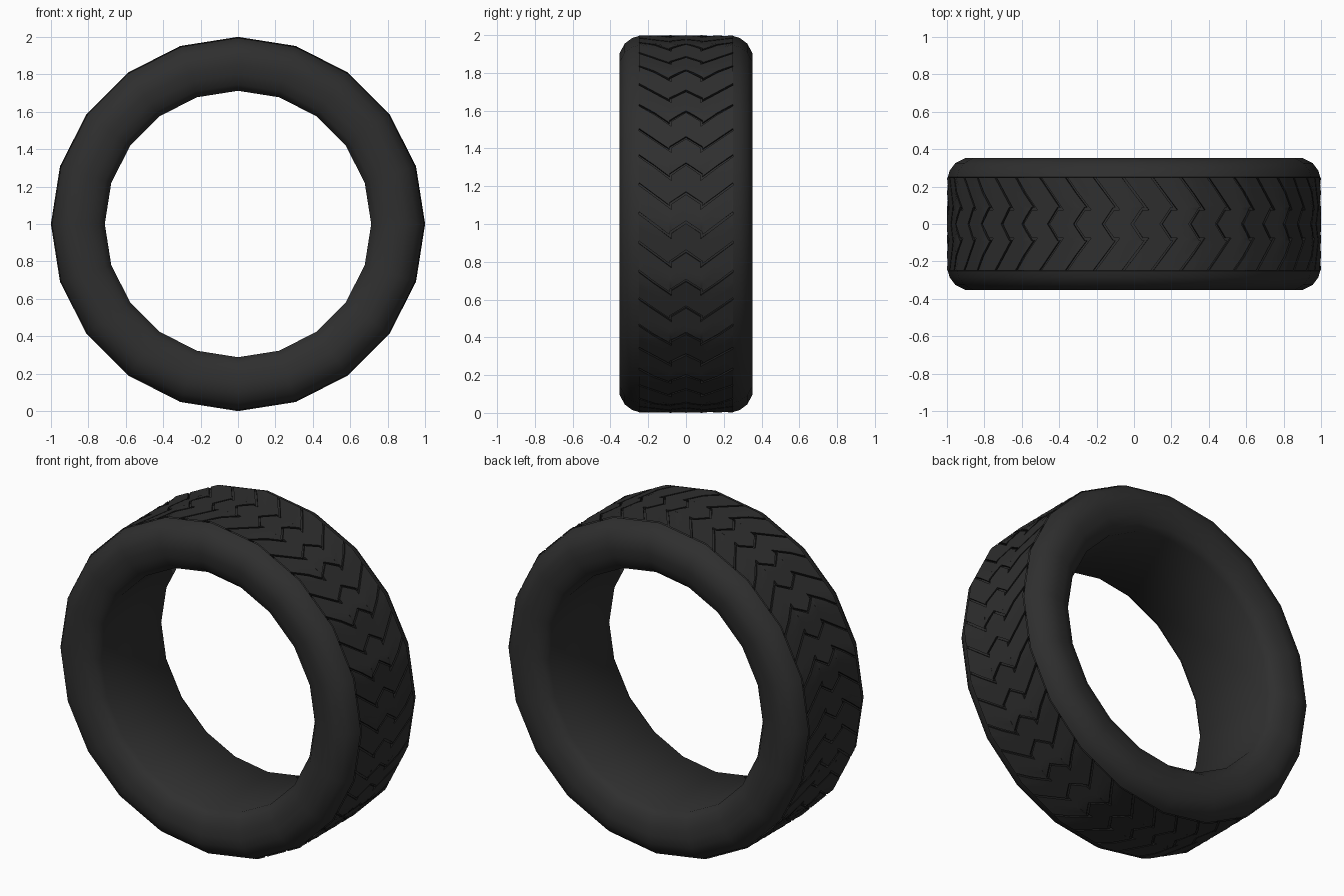
import bpy, bmesh, math

if "Cube" in bpy.data.objects:
    bpy.data.objects.remove(bpy.data.objects["Cube"])

SIDES = 20          # facets around the tyre
PITCH = 40          # tread grooves around the tyre


def material(name, v):
    m = bpy.data.materials.new(name)
    m.diffuse_color = (v, v, v, 1)
    m.use_nodes = True
    m.node_tree.nodes["Principled BSDF"].inputs["Base Color"].default_value = m.diffuse_color
    return m


rubber = material("dark rubber", 0.028)
groove = material("groove black", 0.012)


def poly_factor(a):
    # radius factor that keeps points on the faceted outline
    step = 2 * math.pi / SIDES
    return math.cos(step / 2) / math.cos((a % step) - step / 2)


def point(r, a, y):
    return (r * math.cos(a), y, 1 + r * math.sin(a))


def finish(bm, name, mats, angle):
    me = bpy.data.meshes.new(name)
    bm.to_mesh(me)
    bm.free()
    ob = bpy.data.objects.new(name, me)
    bpy.context.collection.objects.link(ob)
    for m in mats:
        me.materials.append(m)
    bpy.ops.object.select_all(action='DESELECT')
    ob.select_set(True)
    bpy.context.view_layer.objects.active = ob
    bpy.ops.object.shade_smooth_by_angle(angle=math.radians(angle))
    return ob


# tyre body: closed profile (y, radius) spun around the axle
half = [(0.285, 0.712), (0.325, 0.745), (0.347, 0.80), (0.353, 0.85), (0.353, 0.90),
        (0.325, 0.955), (0.285, 0.985), (0.25, 0.995), (0.249, 0.986)]
profile = half + [(-y, r) for y, r in reversed(half)]
bm = bmesh.new()
rings = [[bm.verts.new(point(r, 2 * math.pi * i / SIDES, y)) for y, r in profile]
         for i in range(SIDES)]
n = len(profile)
for i in range(SIDES):
    a, b = rings[i], rings[(i + 1) % SIDES]
    for j in range(n):
        k = (j + 1) % n
        bm.faces.new((a[j], a[k], b[k], b[j]))
bmesh.ops.recalc_face_normals(bm, faces=bm.faces)
finish(bm, "tyre_body", [rubber], 50)

# tread blocks: zigzag strips between narrow grooves
GAP = 0.007
A, B = 0.088, 0.076      # the two sides of each jog


def outer_line(y):
    return -0.07 + (y - 0.08) / 0.17 * 0.13


def middle_line(y):
    return 0.01 - y / 0.08 * 0.055


columns = [(0.249, A, outer_line, outer_line),
           (A, B, middle_line, outer_line),
           (B, 0.0, middle_line, middle_line)]
bm = bmesh.new()
pitch = 2 * math.pi / PITCH
step = 2 * math.pi / SIDES
TOP, LOW = 1.0, 0.984
N = 6
for p in range(PITCH):
    for y0, y1, low_f, high_f in columns:
        for s in (-1, 1):
            tops, lows = [], []
            for y in (y0, (y0 + y1) / 2, y1):
                a0 = p * pitch + low_f(y) + GAP
                a1 = (p + 1) * pitch + high_f(y) - GAP
                angs = [a0 + (a1 - a0) * k / N for k in range(N + 1)]
                tops.append([bm.verts.new(point(TOP * poly_factor(a), a, s * y)) for a in angs])
                lows.append([bm.verts.new(point(LOW * poly_factor(a), a, s * y)) for a in angs])

            def quad(vs, mat):
                f = bm.faces.new(vs if s > 0 else vs[::-1])
                f.material_index = mat

            for c in range(2):
                for k in range(N):
                    quad([tops[c][k], tops[c][k + 1], tops[c + 1][k + 1], tops[c + 1][k]][::-1], 0)
                # groove walls
                quad([tops[c][0], lows[c][0], lows[c + 1][0], tops[c + 1][0]], 1)
                quad([tops[c][N], lows[c][N], lows[c + 1][N], tops[c + 1][N]][::-1], 1)
            for k in range(N):
                if y0 != 0.249:
                    quad([tops[0][k], tops[0][k + 1], lows[0][k + 1], lows[0][k]], 1)
                if y1 != 0.0:
                    quad([tops[2][k], lows[2][k], lows[2][k + 1], tops[2][k + 1]], 1)
# make the top faces point outward
bm.normal_update()
for f in bm.faces:
    if f.material_index == 0:
        c = f.calc_center_median()
        if f.normal.x * c.x + f.normal.z * (c.z - 1) < 0:
            f.normal_flip()
finish(bm, "tread_blocks", [rubber, groove], 40)
